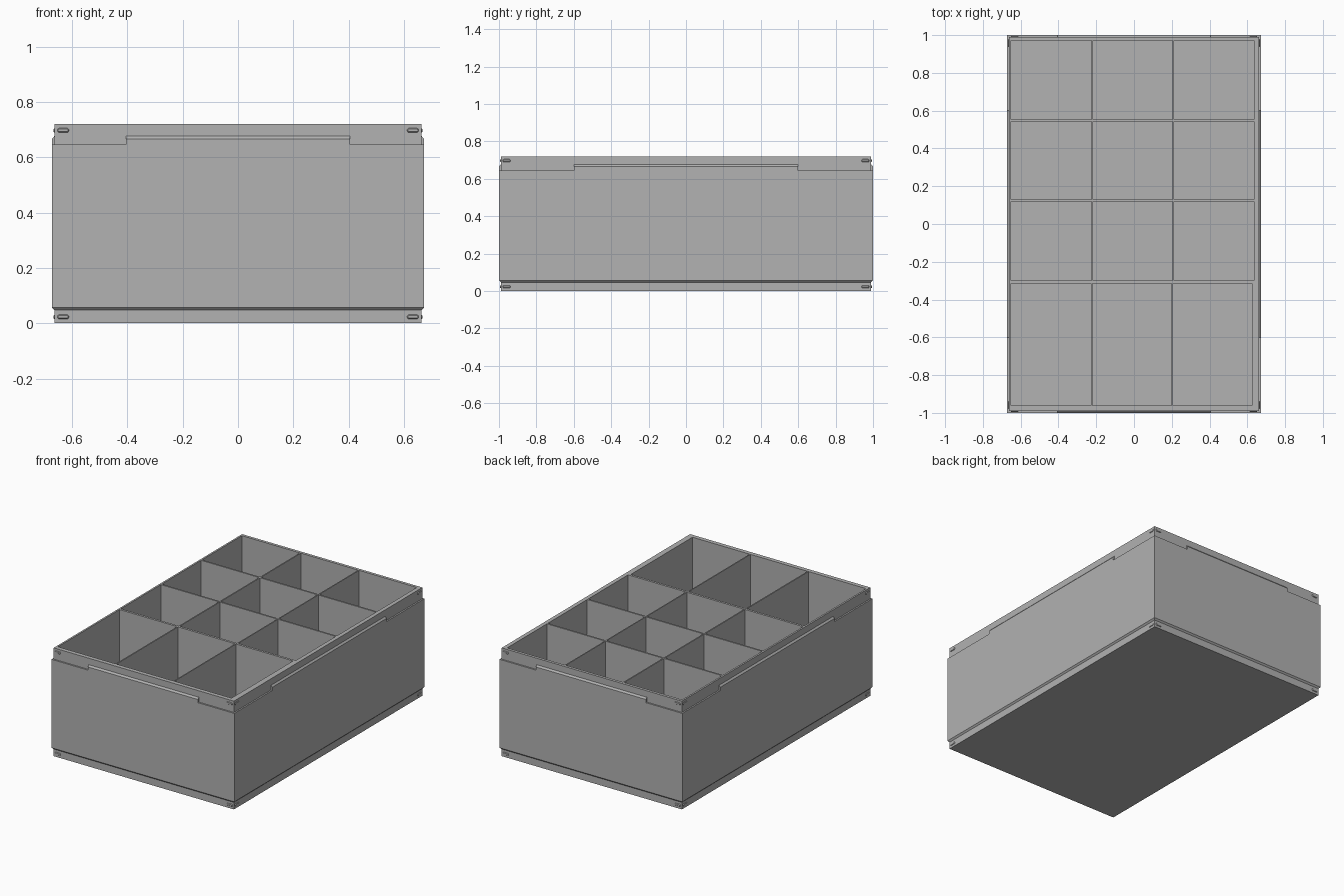
import bpy
import bmesh
from math import pi, cos, sin
from mathutils import Matrix

cube = bpy.data.objects.get("Cube")
if cube:
    bpy.data.objects.remove(cube, do_unlink=True)

HALF_X, HALF_Y, STEP = 0.673, 1.0, 0.01
SHOULDER, TOP, FLOOR = 0.645, 0.72, 0.03

grey = bpy.data.materials.new("grey plastic")
grey.use_nodes = True
colour = (0.445, 0.445, 0.445, 1)
grey.diffuse_color = colour
grey.node_tree.nodes["Principled BSDF"].inputs["Base Color"].default_value = colour


def finish(bm, name):
    bmesh.ops.recalc_face_normals(bm, faces=bm.faces)
    mesh = bpy.data.meshes.new(name)
    bm.to_mesh(mesh)
    bm.free()
    mesh.materials.append(grey)
    obj = bpy.data.objects.new(name, mesh)
    bpy.context.collection.objects.link(obj)
    return obj


def loft(bm, rings):
    """Skin a stack of closed rings and cap both ends."""
    loops = [[bm.verts.new(p) for p in ring] for ring in rings]
    for low, high in zip(loops, loops[1:]):
        for i in range(len(low)):
            j = (i + 1) % len(low)
            bm.faces.new((low[i], low[j], high[j], high[i]))
    bm.faces.new(loops[0][::-1])
    bm.faces.new(loops[-1])


def rect(x0, x1, y0, y1, z):
    return [(x0, y0, z), (x1, y0, z), (x1, y1, z), (x0, y1, z)]


# Outer block: base band, chamfer, body, shoulder and top lip
bm = bmesh.new()
profile = [(STEP, 0), (STEP, 0.047), (0, 0.057), (0, SHOULDER),
           (STEP, SHOULDER), (STEP, TOP)]
loft(bm, [rect(d - HALF_X, HALF_X - d, d - HALF_Y, HALF_Y - d, z)
          for d, z in profile])
box = finish(bm, "storage_box")

# Twelve compartments, the front row deeper and slightly narrower
bm = bmesh.new()
columns = [(-0.651, -0.225), (-0.217, 0.204), (0.211, 0.636)]
front_columns = [(-0.651, -0.228), (-0.22, 0.199), (0.206, 0.626)]
rows = [(-0.962, -0.315), (-0.3, 0.119), (0.13, 0.542), (0.553, 0.971)]
for row, (y0, y1) in enumerate(rows):
    for x0, x1 in (columns if row else front_columns):
        loft(bm, [rect(x0, x1, y0, y1, z) for z in (FLOOR, TOP + 0.1)])
cutter = finish(bm, "compartment_cutter")
cutter.hide_render = True
cutter.hide_viewport = True
cut = box.modifiers.new("compartments", "BOOLEAN")
cut.operation = "DIFFERENCE"
cut.solver = "EXACT"
cut.object = cutter


def on_side(name, bm, angle):
    """Turn a part modelled for the front onto one of the four sides."""
    bm.transform(Matrix.Rotation(angle, 4, "Z"))
    return finish(bm, name)


sides = [("front", 0, HALF_X, HALF_Y, 0.405), ("left", pi / 2, HALF_Y, HALF_X, 0.6),
         ("back", pi, HALF_X, HALF_Y, 0.405), ("right", -pi / 2, HALF_Y, HALF_X, 0.6)]
for side, angle, half_width, depth, tab in sides:
    # Raised middle ledge with a sloped top
    bm = bmesh.new()
    section = [(-depth, SHOULDER), (STEP - depth, SHOULDER),
               (STEP - depth, 0.677), (-depth, 0.666)]
    loft(bm, [[(x, y, z) for y, z in section] for x in (-tab, tab)])
    on_side(side + "_ledge", bm, angle)

    # Four rounded snap bumps near the corners
    bm = bmesh.new()
    for x in (0.041 - half_width, half_width - 0.041):
        for z in (0.023, 0.697):
            rings = []
            for radius, out in ((0.008, 0), (0.005, 0.004)):
                ring = []
                for i in range(16):
                    a = (i + 0.5) * pi / 8
                    shift = 0.013 if cos(a) > 0 else -0.013
                    ring.append((x + shift + radius * cos(a),
                                 STEP - depth - out, z + radius * sin(a)))
                rings.append(ring)
            loft(bm, rings)
    on_side(side + "_snaps", bm, angle)
